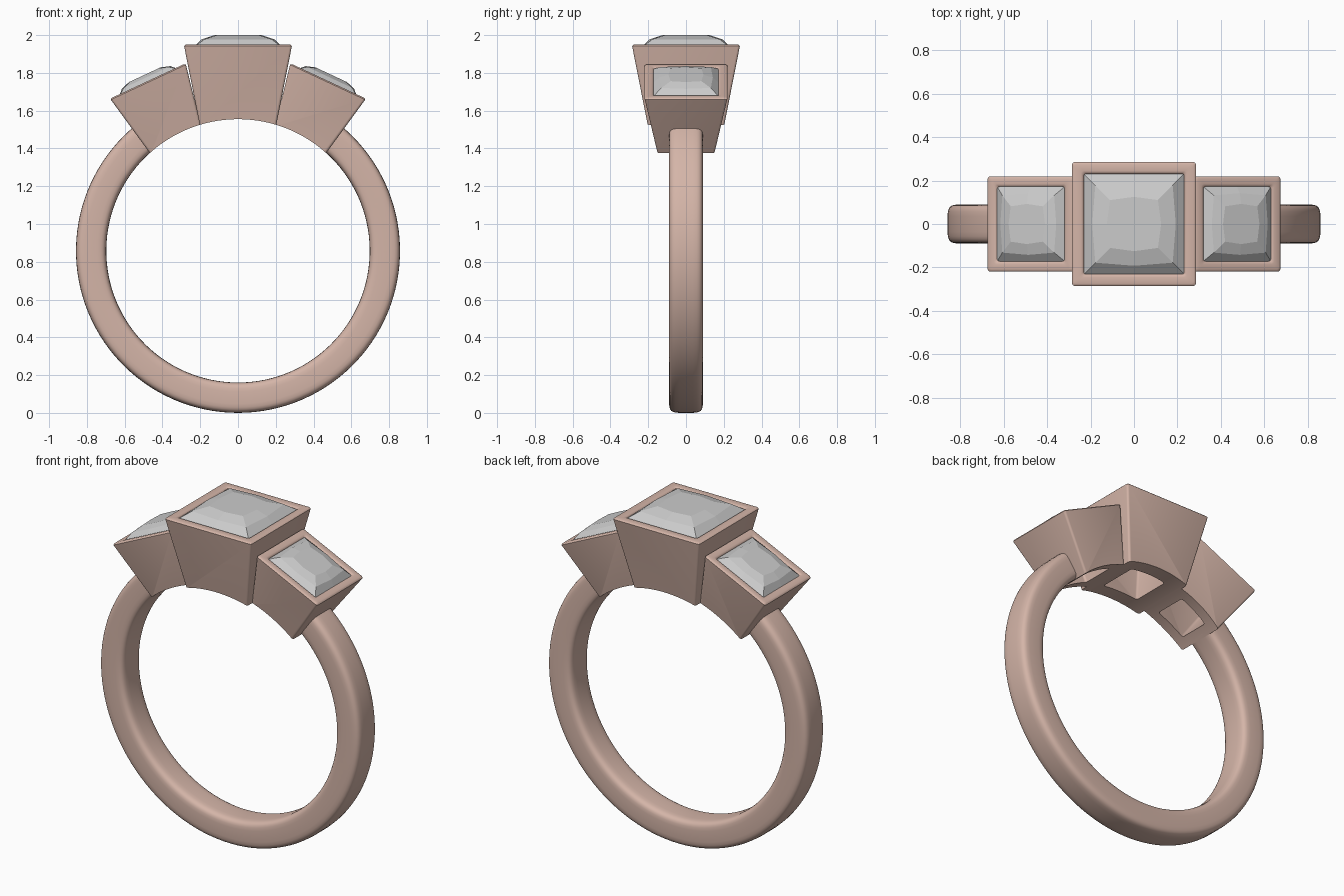
import bpy, bmesh
from math import sin, cos, pi, radians, copysign
from mathutils import Matrix, Vector

if "Cube" in bpy.data.objects:
    bpy.data.objects.remove(bpy.data.objects["Cube"])

CZ, R_OUT, R_IN = 0.858, 0.858, 0.697   # ring centre height and radii

metal = bpy.data.materials.new("rose_metal")
metal.diffuse_color = (0.66, 0.46, 0.39, 1)
metal.use_nodes = True
metal.node_tree.nodes["Principled BSDF"].inputs["Base Color"].default_value = metal.diffuse_color


def loft(name, rings, loop=False, caps=False, matrix=Matrix(), mat=None, smooth=True):
    """Skin a list of equally long point rings into one mesh."""
    bm = bmesh.new()
    vs = [[bm.verts.new(matrix @ Vector(p)) for p in r] for r in rings]
    n = len(vs[0])
    for k in range(len(vs) if loop else len(vs) - 1):
        a, b = vs[k], vs[(k + 1) % len(vs)]
        for i in range(n):
            j = (i + 1) % n
            bm.faces.new((a[i], a[j], b[j], b[i]))
    if caps:
        bm.faces.new(vs[0])
        bm.faces.new(vs[-1])
    bmesh.ops.remove_doubles(bm, verts=bm.verts, dist=1e-6)
    bmesh.ops.recalc_face_normals(bm, faces=bm.faces)
    me = bpy.data.meshes.new(name)
    bm.to_mesh(me)
    bm.free()
    ob = bpy.data.objects.new(name, me)
    bpy.context.collection.objects.link(ob)
    if mat:
        me.materials.append(mat)
    if smooth:
        activate(ob)
        bpy.ops.object.shade_smooth_by_angle(angle=radians(35))
    return ob


def activate(ob):
    bpy.ops.object.select_all(action='DESELECT')
    ob.select_set(True)
    bpy.context.view_layer.objects.active = ob


def rounded_square(h, z, r=0.012, steps=3):
    pts = []
    for q in range(4):
        for s in range(steps + 1):
            a = (q + s / steps) * pi / 2
            c = (q + 0.5) * pi / 2
            pts.append((copysign(h - r, cos(c)) + r * cos(a),
                        copysign(h - r, sin(c)) + r * sin(a), z))
    return pts


# Band: rounded-box section swept round the finger, open under the settings
def section(t, power=0.42):
    mid, half = (R_OUT + R_IN) / 2, (R_OUT - R_IN) / 2
    return [(mid + half * copysign(abs(cos(a)) ** power, cos(a)),
             0.09 * copysign(abs(sin(a)) ** power, sin(a)))
            for a in [2 * pi * (i + 0.5) / 28 for i in range(28)]]


rings = []
for k in range(97):
    t = radians(39 + 282 * k / 96)
    rings.append([(r * sin(t), y, CZ + r * cos(t)) for r, y in section(t)])
loft("band", rings, caps=True, mat=metal)

# Finger hole cutter that curves the underside of the settings
N = 160
finger = loft("finger_cutter", [[(R_IN * cos(2 * pi * i / N), y, CZ + R_IN * sin(2 * pi * i / N))
                                 for i in range(N)] for y in (-0.5, 0.5)], caps=True)
finger.hide_render = True


# Setting: tapered square cup with rounded rim and a tapered open seat
def setting(name, matrix, half, inner, hole):
    depth, b = 0.46, 0.014
    prof = [(half - 0.2 * depth, -depth), (half - 0.004, -b), (half - 0.003, -0.007),
            (half - 0.008, -0.002), (half - b, 0), (inner + b, 0), (inner + 0.007, -0.002),
            (inner + 0.002, -0.007), (inner, -b), (inner, -0.04), (hole, -depth)]
    ob = loft(name, [rounded_square(h, z) for h, z in prof], loop=True,
              matrix=matrix, mat=metal, smooth=False)
    mod = ob.modifiers.new("finger", 'BOOLEAN')
    mod.operation, mod.solver, mod.object = 'DIFFERENCE', 'EXACT', finger
    activate(ob)
    bpy.ops.object.modifier_apply(modifier=mod.name)
    bpy.ops.object.shade_smooth_by_angle(angle=radians(30))


# Gem: faceted square cut; each ring is (side-middle, corner, height)
def gem(name, matrix, s):
    def ring(m, c, z):
        return [p for p in ((m, 0, z), (c, c, z), (0, m, z), (-c, c, z),
                            (-m, 0, z), (-c, -c, z), (0, -m, z), (c, -c, z))]
    prof = [(0.125, 0.11, 0.05), (0.192, 0.178, 0.028), (0.232, 0.232, -0.012),
            (0.232, 0.232, -0.028), (0.14, 0.12, -0.13), (0.015, 0.012, -0.22)]
    loft(name, [ring(m * s, c * s, z * s) for m, c, z in prof], caps=True,
         matrix=matrix, smooth=False)


# Centre stone and the two tilted side stones
heads = [("centre", 0, 0, 1.95, 0.288, 0.23, 0.10)]
for side, s in (("left", -1), ("right", 1)):
    heads.append((side, 25 * s, 0.4775 * s, 1.757, 0.222, 0.17, 0.06))
for name, tilt, x, z, half, inner, hole in heads:
    m = Matrix.Translation((x, 0, z)) @ Matrix.Rotation(radians(tilt), 4, 'Y')
    setting(name + "_setting", m, half, inner, hole)
    gem(name + "_gem", m, inner / 0.23)

bpy.data.objects.remove(finger)
